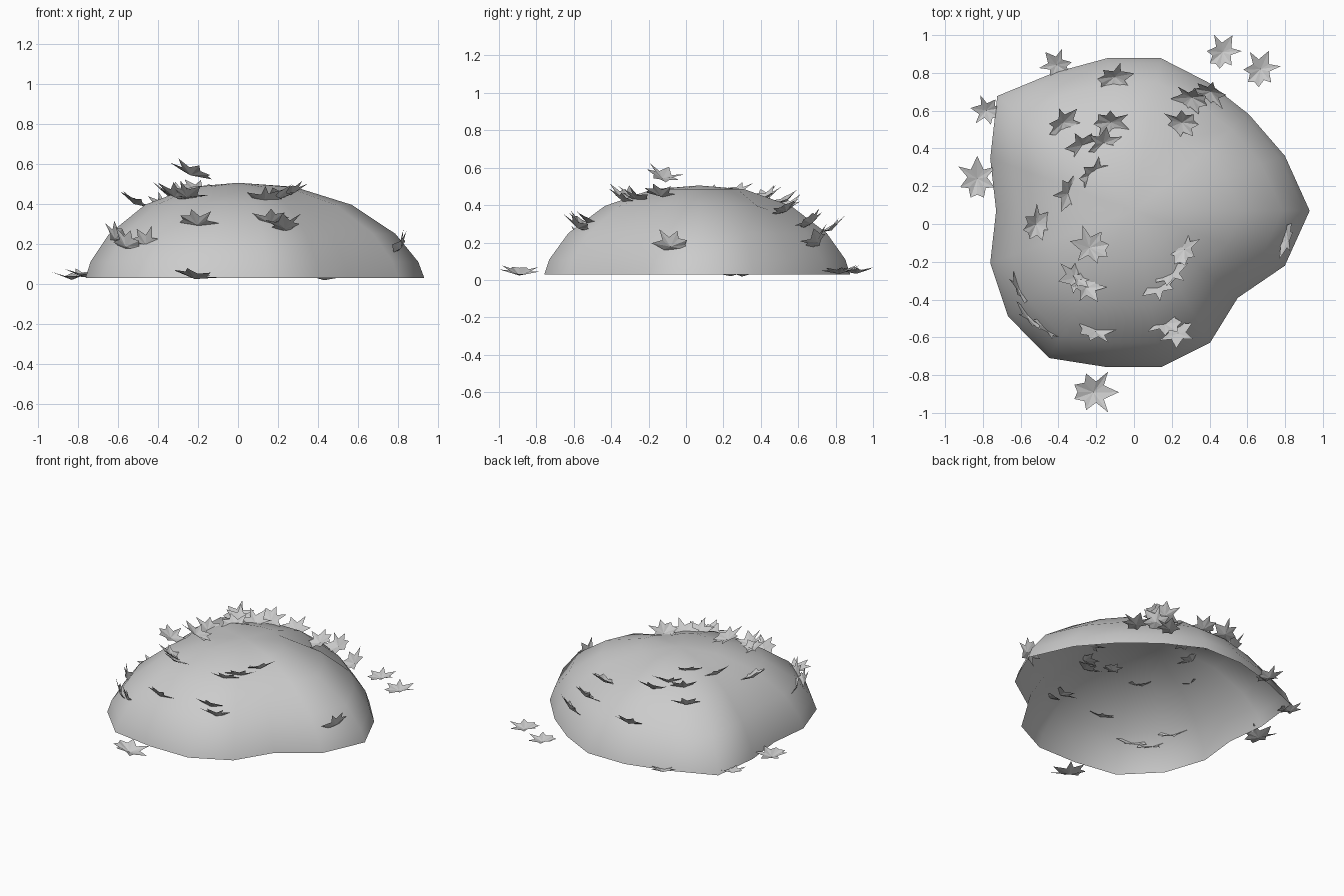
import bpy, math
from mathutils import Matrix, Vector

if "Cube" in bpy.data.objects:
    bpy.data.objects.remove(bpy.data.objects["Cube"])

CY = 0.07  # centre of the mound in y
RADII = [.93, .85, .794, .785, .82, .82, .845, .945, .81, .73, .81, .87, .90, .84, .84, .806, .717, .85]
PROFILE = [(1, .03), (.968, .11), (.845, .25), (.61, .395), (.30, .485), (0, .505)]
N = len(RADII)


def make(name, verts, faces, smooth=False):
    me = bpy.data.meshes.new(name)
    me.from_pydata(verts, [], faces)
    me.polygons.foreach_set("use_smooth", [smooth] * len(me.polygons))
    ob = bpy.data.objects.new(name, me)
    bpy.context.collection.objects.link(ob)
    return ob


def mound_height(x, y):
    a = (math.degrees(math.atan2(y - CY, x)) % 360) / (360 / N)
    i = int(a) % N
    rim = RADII[i] + (RADII[(i + 1) % N] - RADII[i]) * (a - int(a))
    s = math.hypot(x, y - CY) / rim
    for (s1, z1), (s0, z0) in zip(PROFILE, PROFILE[1:]):
        if s0 <= s <= s1:
            return z0 + (z1 - z0) * (s - s0) / (s1 - s0)
    return .05


# Lumpy open-bottomed mound, with a shallow dent at the back right
verts, faces = [], []
for k, (s, z) in enumerate(PROFILE[:-1]):
    for i, r in enumerate(RADII):
        a = 2 * math.pi * i / N
        dent = .91 if (k, i) == (3, 3) else 1
        verts.append((r * s * dent * math.cos(a), CY + r * s * dent * math.sin(a), z - (1 - dent) * .25))
        j = (i + 1) % N
        if k < len(PROFILE) - 2:
            faces.append((k * N + i, k * N + j, (k + 1) * N + j, (k + 1) * N + i))
        else:
            faces.append((k * N + i, k * N + j, N * (len(PROFILE) - 1)))
verts.append((0, CY, PROFILE[-1][1]))
make("leaf_mound", verts, faces, True)

# Lobed leaf half outline, mirrored over a creased midrib
HALF = [(.048, .034), (.065, .10), (.008, .052), (-.045, .09), (-.05, .045), (-.10, .035)]


def leaf(name, x, y, z, heading, tilt, size, pitch=0):
    pts = [(.12, 0, .015), (-.085, 0, 0), (0, 0, -.02)]
    for side in (1, -1):
        pts += [(u, side * v, .32 * v - .012) for u, v in HALF]
    tris = []
    for base, flip in ((3, False), (9, True)):
        loop = [0] + list(range(base, base + 6)) + [1]
        for a, b in zip(loop, loop[1:]):
            tris.append((2, b, a) if flip else (2, a, b))
    # tilt so that the outer end lifts away from the mound
    out = Vector((x, y - CY, 0)).normalized()
    axis = Vector((out.y, -out.x, 0))
    m = (Matrix.Translation((x, y, z)) @ Matrix.Rotation(math.radians(tilt), 4, axis)
         @ Matrix.Rotation(math.radians(heading), 4, 'Z')
         @ Matrix.Rotation(math.radians(pitch), 4, 'Y') @ Matrix.Scale(size, 4))
    make(name, [m @ Vector(p) for p in pts], tris)


# Leaves resting on the mound: x, y, heading, tilt, lift
ON_MOUND = [
    (-.10, .77, 20, 30, .05), (-.37, .53, 55, 30, .03), (-.12, .53, -20, 30, .03), (-.27, .41, 180, 30, .01),
    (-.16, .42, 85, 25, .01), (-.20, .26, 30, 22, -.01), (-.34, .16, 240, 25, .01), (-.51, 0, 40, 30, .06),
    (-.25, -.33, 300, 28, .03), (-.31, -.28, 200, 28, .03), (-.60, -.34, 110, 58, -.01), (-.55, -.49, 140, 58, 0),
    (-.45, -.55, 320, 55, -.03), (-.20, -.56, 0, 35, .01), (.16, -.52, 160, 30, .0), (.23, -.57, 270, 30, .03),
    (.13, -.32, 220, 25, 0), (.19, -.25, 20, 25, 0), (.26, -.13, 80, 25, .02), (.80, -.08, 260, 55, .02),
    (.25, .53, 200, 30, .02), (.30, .66, 180, 40, .06), (.40, .69, 10, 45, .07)]
for i, (x, y, h, t, lift) in enumerate(ON_MOUND):
    leaf(f"mound_leaf_{i + 1}", x, y, mound_height(x, y) + lift, h, t, .9)
leaf("top_leaf", -.23, -.12, .56, 170, 24, 1)

# Leaves lying on the ground, one of them tucked under the mound
GROUND = [(-.83, .24, .04, 90, 0, 1), (-.78, .60, .05, 170, 10, .75), (-.41, .84, .05, 130, 10, .8),
          (.47, .91, .05, 60, 0, .85), (.67, .82, .05, 65, 0, .9), (-.21, -.89, .045, 0, 3, 1.08, 12),
          (.43, .30, .03, 200, 0, .6)]
for i, g in enumerate(GROUND):
    leaf(f"ground_leaf_{i + 1}", *g)
